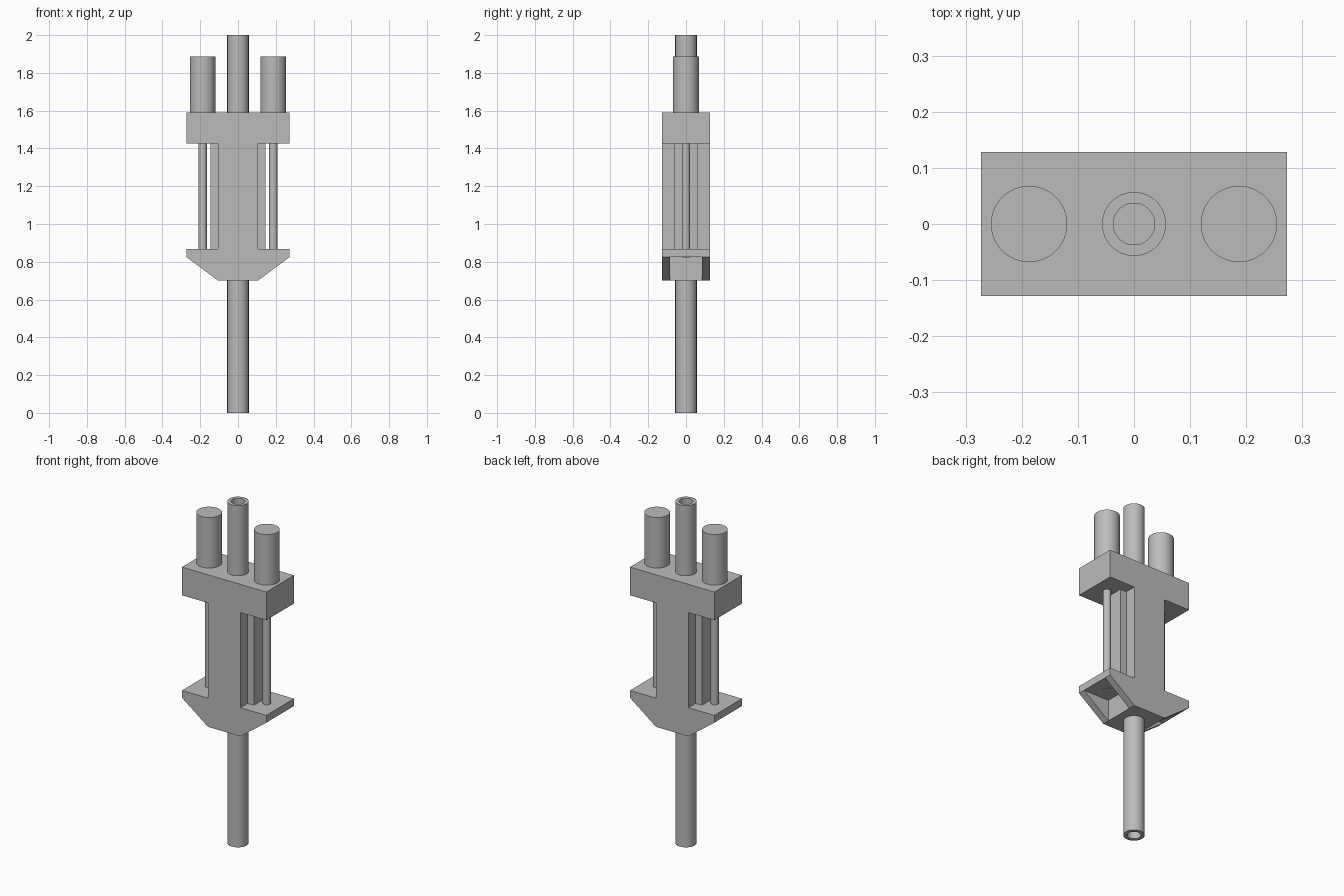
import bpy
import bmesh
from mathutils import Matrix, Vector

if "Cube" in bpy.data.objects:
    bpy.data.objects.remove(bpy.data.objects["Cube"], do_unlink=True)

GREY = (0.5, 0.5, 0.5, 1)
grey = bpy.data.materials.new("grey metal")
grey.use_nodes = True
grey.diffuse_color = GREY
grey.node_tree.nodes["Principled BSDF"].inputs["Base Color"].default_value = GREY


def finish(name, bm):
    bmesh.ops.recalc_face_normals(bm, faces=bm.faces)
    mesh = bpy.data.meshes.new(name)
    bm.to_mesh(mesh)
    bm.free()
    mesh.materials.append(grey)
    obj = bpy.data.objects.new(name, mesh)
    bpy.context.collection.objects.link(obj)
    return obj


def box(name, low, high):
    low, high = Vector(low), Vector(high)
    bm = bmesh.new()
    place = Matrix.Translation((low + high) / 2) @ Matrix.Diagonal((*(high - low), 1))
    bmesh.ops.create_cube(bm, size=1, matrix=place)
    return finish(name, bm)


def lathe(name, x, profile, steps=48):
    """Spin a radius/height profile about a vertical axis at x."""
    bm = bmesh.new()
    verts = [bm.verts.new((x + r, 0, z)) for r, z in profile]
    edges = [bm.edges.new(pair) for pair in zip(verts, verts[1:])]
    bmesh.ops.spin(bm, geom=verts + edges, cent=(x, 0, 0), axis=(0, 0, 1),
                   angle=6.283185307, steps=steps)
    bmesh.ops.remove_doubles(bm, verts=bm.verts, dist=0.0001)
    obj = finish(name, bm)
    bpy.ops.object.select_all(action="DESELECT")
    obj.select_set(True)
    bpy.context.view_layer.objects.active = obj
    bpy.ops.object.shade_smooth_by_angle()
    return obj


# Overall levels and widths
BASE, LIP, FLANGE, HEAD, TOP = 0.70, 0.825, 0.868, 1.425, 1.59
WIDE, NECK, DEEP = 0.273, 0.105, 0.128
ROD_X = 0.187

# Body: mirrored outline extruded front to back
half = [(NECK, BASE), (WIDE, LIP), (WIDE, FLANGE), (NECK, FLANGE),
        (NECK, HEAD), (WIDE, HEAD), (WIDE, TOP)]
outline = half + [(-x, z) for x, z in reversed(half)]
bm = bmesh.new()
face = bm.faces.new([bm.verts.new((x, -DEEP, z)) for x, z in outline])
moved = bmesh.ops.extrude_face_region(bm, geom=[face])["geom"]
bmesh.ops.translate(bm, vec=(0, 2 * DEEP, 0),
                    verts=[g for g in moved if isinstance(g, bmesh.types.BMVert)])
body = finish("body", bm)

# Pockets hollowed into the sloping undersides of the flange
for side in (-1, 1):
    xs = sorted((side * NECK, side * 0.4))
    cutter = box("pocket_cutter", (xs[0], -0.086, 0.6), (xs[1], 0.086, LIP))
    cutter.hide_render = True
    cut = body.modifiers.new("pocket", "BOOLEAN")
    cut.operation = "DIFFERENCE"
    cut.solver = "EXACT"
    cut.object = cutter
    bpy.context.view_layer.objects.active = body
    bpy.ops.object.modifier_apply(modifier=cut.name)
    bpy.data.objects.remove(cutter, do_unlink=True)

# Raised ribs on both sides of the neck
for side, word in ((-1, "right"), (1, "left")):
    xs = sorted((side * 0.09, side * 0.146))
    box(word + "_rib", (xs[0], -0.062, FLANGE), (xs[1], 0.062, HEAD))

# Guide rods and the thick pins above them
for side, word in ((-1, "right"), (1, "left")):
    x = side * ROD_X
    lathe(word + "_guide_rod", x, [(0, 0.822), (0.022, 0.822), (0.022, 1.43), (0, 1.43)])
    lathe(word + "_pin", x, [(0, TOP), (0.068, TOP), (0.068, 1.886), (0, 1.886)])

# Hollow central tube, open at the bottom and the top
for word, closed, end in (("lower", BASE, 0), ("upper", TOP, 2)):
    lathe(word + "_tube", 0, [(0, closed), (0.037, closed), (0.037, end),
                              (0.057, end), (0.057, closed)])
